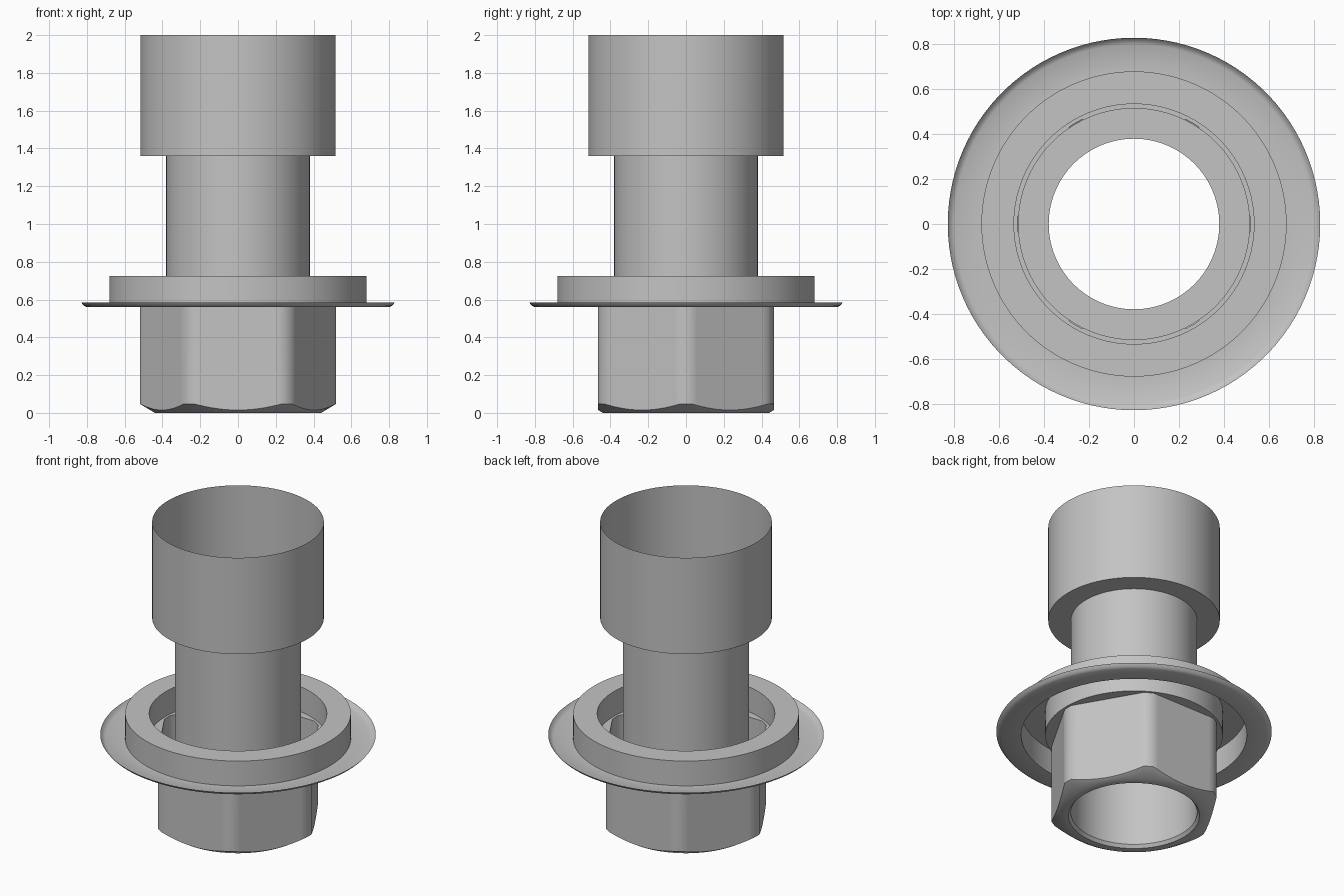
import bpy, bmesh, math

cube = bpy.data.objects.get("Cube")
if cube:
    bpy.data.objects.remove(cube, do_unlink=True)

STEPS = 108        # divides evenly into the hexagon's faces and rounded corners
APOTHEM = 0.465    # centre to flat of the hexagon
CORNER = 0.52      # radius that trims the hexagon's corners
MOUTH = 0.44       # radius where the bottom chamfer starts
SEAT_Z = 0.56      # underside of the flange

metal = bpy.data.materials.new("grey metal")
metal.use_nodes = True
grey = (0.55, 0.55, 0.55, 1)
metal.diffuse_color = grey
metal.node_tree.nodes["Principled BSDF"].inputs["Base Color"].default_value = grey


def circle(r, z):
    return lambda a: (r, z)


def hex_radius(a):
    sector = math.radians(60)
    off = a % sector - sector / 2
    return min(CORNER, APOTHEM / math.cos(off))


def hex_top(a):
    return hex_radius(a), SEAT_Z


def hex_chamfer(a):
    # conical cut, so it rises towards the corners
    r = hex_radius(a)
    return r, (r - MOUTH) * 0.6


def lathe(name, rings):
    """Skin a sheet over rings, each a function of angle giving radius and height."""
    bm = bmesh.new()
    loops = []
    for ring in rings:
        loop = []
        for i in range(STEPS):
            a = math.tau * i / STEPS
            r, z = ring(a)
            loop.append(bm.verts.new((r * math.cos(a), r * math.sin(a), z)))
        loops.append(loop)
    for low, high in zip(loops, loops[1:]):
        for i in range(STEPS):
            j = (i + 1) % STEPS
            bm.faces.new((low[i], low[j], high[j], high[i]))
    mesh = bpy.data.meshes.new(name)
    bm.to_mesh(mesh)
    bm.free()
    mesh.materials.append(metal)
    obj = bpy.data.objects.new(name, mesh)
    bpy.context.collection.objects.link(obj)
    bpy.ops.object.select_all(action="DESELECT")
    obj.select_set(True)
    bpy.context.view_layer.objects.active = obj
    bpy.ops.object.shade_smooth_by_angle(angle=math.radians(32))
    return obj


# Hexagonal nut, open inside, with a thin seat around its top
lathe("hex_nut", [circle(0.38, 0.02), circle(0.395, 0), circle(MOUTH, 0),
                  hex_chamfer, hex_top, circle(0.535, SEAT_Z)])

# Thin brim with a raised ring, hollow from below
lathe("flange", [circle(0.83, 0.585), circle(0.818, 0.569), circle(0.8, SEAT_Z),
                 circle(0.68, SEAT_Z), circle(0.68, 0.725),
                 circle(0.535, 0.725), circle(0.535, SEAT_Z)])

# Narrow sleeve running up through the nut
lathe("sleeve", [circle(0.38, 0.02), circle(0.38, 1.36)])

# Wide open collar on top of the sleeve
lathe("collar", [circle(0.38, 1.36), circle(0.517, 1.36), circle(0.517, 2)])
